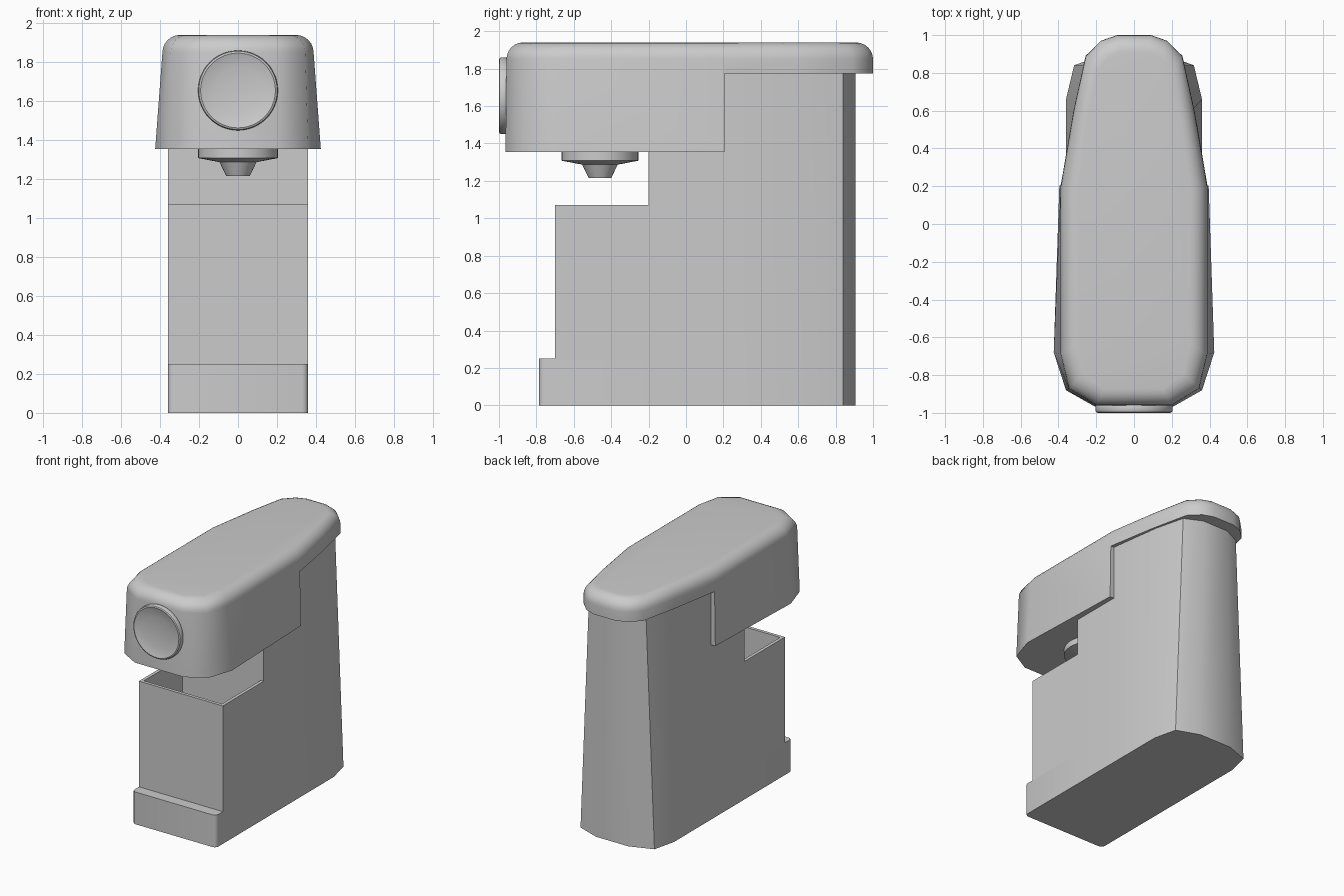
import bpy, bmesh, math

if "Cube" in bpy.data.objects:
    bpy.data.objects.remove(bpy.data.objects["Cube"])


def loft(name, rings, smooth=50):
    """Skin a stack of equal-length point rings and cap both ends."""
    bm = bmesh.new()
    rows = [[bm.verts.new(p) for p in ring] for ring in rings]
    n = len(rows[0])
    for a, b in zip(rows, rows[1:]):
        for i in range(n):
            j = (i + 1) % n
            bm.faces.new((a[i], a[j], b[j], b[i]))
    bm.faces.new(rows[0])
    bm.faces.new(rows[-1])
    bmesh.ops.recalc_face_normals(bm, faces=bm.faces)
    mesh = bpy.data.meshes.new(name)
    bm.to_mesh(mesh)
    bm.free()
    obj = bpy.data.objects.new(name, mesh)
    bpy.context.collection.objects.link(obj)
    bpy.ops.object.select_all(action='DESELECT')
    obj.select_set(True)
    bpy.context.view_layer.objects.active = obj
    if smooth:
        bpy.ops.object.shade_smooth_by_angle(angle=math.radians(smooth))
    return obj


def outline(half, z, inset=0.0):
    """Mirror a right-hand half outline (front to back) at height z."""
    pts = [(x * (1 - inset / 0.385), y * (1 - inset), z) for x, y in half]
    return pts + [(-x, y, z) for x, y, z in reversed(pts)]


def rect(x, y0, y1, z):
    return outline([(x, y0), (x, y1)], z)


def lathe(name, profile, place, n=48):
    """Revolve (radius, height) pairs; place maps local xyz to the model."""
    return loft(name, [[place(r * math.cos(2 * math.pi * i / n),
                              r * math.sin(2 * math.pi * i / n), h)
                        for i in range(n)] for r, h in profile], 30)


# rear column, narrowing at the back towards the lid
low = [(0.36, -0.2), (0.36, 0.2), (0.36, 0.66), (0.317, 0.84), (0.14, 0.905)]
high = [(0.36, -0.2), (0.36, 0.2), (0.305, 0.6), (0.245, 0.84), (0.11, 0.905)]
loft("rear_column", [outline(low, 0), outline(high, 1.79)])

# brewing head with flared skirt and rounded lid
skirt = [(0.21, -0.965), (0.36, -0.88), (0.425, -0.68), (0.395, 0.21),
         (0.322, 0.6), (0.258, 0.89), (0.177, 0.97), (0.09, 1.0)]
lid = [(0.20, -0.96), (0.345, -0.87), (0.388, -0.69), (0.388, 0.2),
       (0.32, 0.6), (0.256, 0.89), (0.175, 0.97), (0.09, 1.0)]
rings = [outline(skirt, 1.355)]
for k in range(7):
    a = math.pi / 2 * k / 6
    rings.append(outline(lid, 1.85 + 0.09 * math.sin(a), 0.09 * (1 - math.cos(a))))
head = loft("brewing_head", rings, 0)

# step cut under the back of the lid
cutter = loft("lid_step_cutter", [rect(0.6, 0.205, 1.2, 1.2), rect(0.6, 0.205, 1.2, 1.775)], 0)
cutter.hide_render = True
mod = head.modifiers.new("step", 'BOOLEAN')
mod.operation = 'DIFFERENCE'
mod.solver = 'EXACT'
mod.object = cutter
bpy.ops.object.select_all(action='DESELECT')
head.select_set(True)
bpy.context.view_layer.objects.active = head
bpy.ops.object.modifier_apply(modifier=mod.name)
bpy.data.objects.remove(cutter)
bpy.ops.object.shade_smooth_by_angle(angle=math.radians(50))

# open container in front of the column
loft("front_container", [rect(0.36, -0.70, -0.2, 0.24), rect(0.36, -0.70, -0.2, 1.07),
                         rect(0.335, -0.675, -0.2, 1.07), rect(0.335, -0.675, -0.2, 0.27)], 0)

# base plinth with small rounded front corners
base = [(0.33, -0.785), (0.345, -0.781), (0.356, -0.77), (0.36, -0.755), (0.36, -0.2)]
loft("base_plinth", [outline(base, 0), outline(base, 0.25)])

# outlet nozzle below the head
lathe("outlet_nozzle", [(0.205, 1.36), (0.205, 1.308), (0.095, 1.287), (0.06, 1.215)],
      lambda x, y, h: (x, y - 0.46, h))

# dished round button on the front
lathe("front_button", [(0.195, 0.94), (0.205, 0.965), (0.205, 0.988), (0.201, 0.996),
                       (0.192, 1.0), (0.182, 0.996), (0.12, 0.985), (0.05, 0.98), (0.01, 0.979)],
      lambda x, y, h: (x, -h, 1.655 + y))
